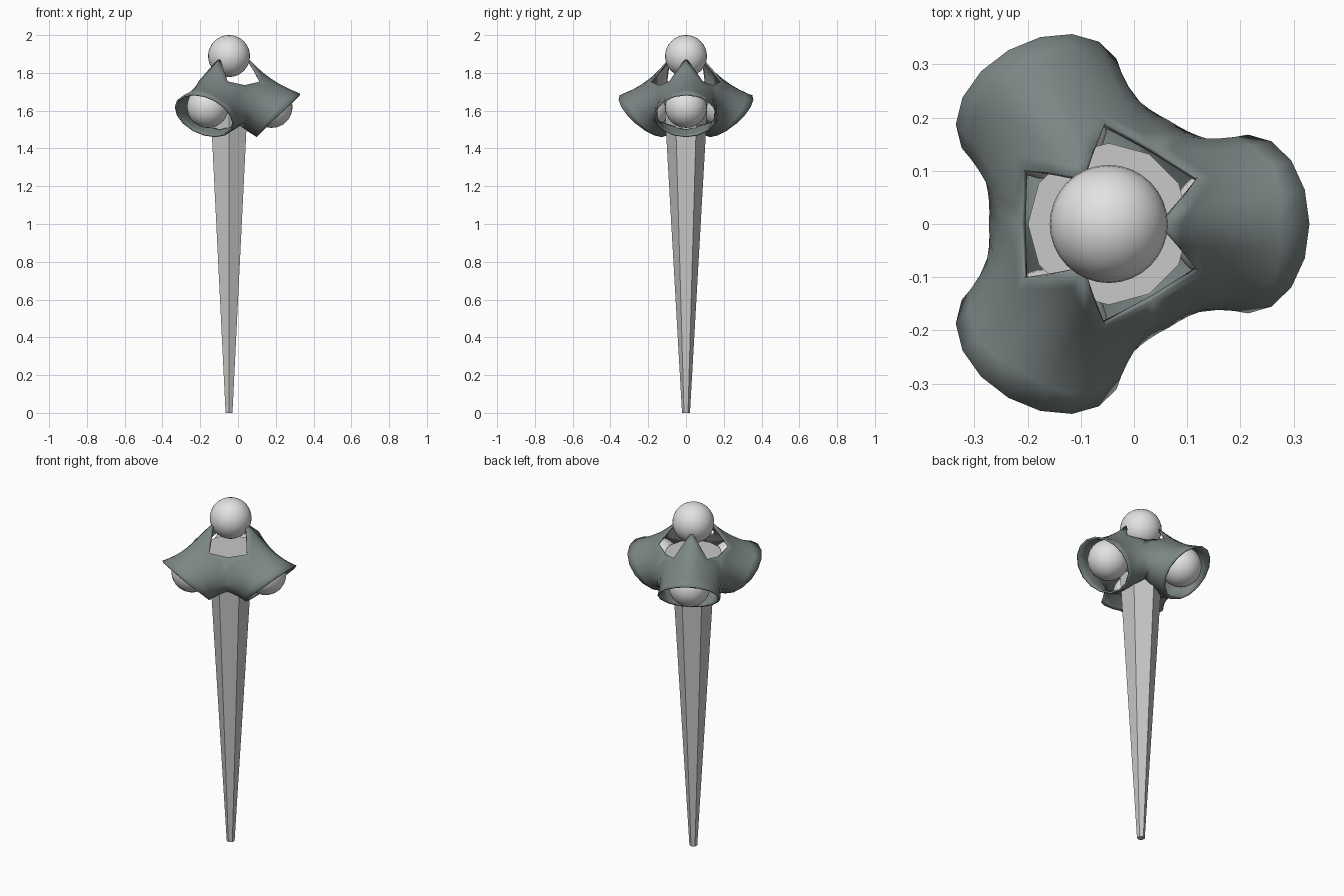
import bpy, bmesh, math
from mathutils import Vector, Matrix

if "Cube" in bpy.data.objects:
    bpy.data.objects.remove(bpy.data.objects["Cube"])

CX = -0.0475          # lamp axis, slightly off centre
AXIS = Matrix.Translation((CX, 0, 0))


def material(name, rgb):
    m = bpy.data.materials.new(name)
    m.diffuse_color = (*rgb, 1)
    m.use_nodes = True
    m.node_tree.nodes["Principled BSDF"].inputs["Base Color"].default_value = m.diffuse_color
    return m


GLOBE = material("globe_white", (0.76, 0.76, 0.75))
POLE = material("pole_grey", (0.58, 0.58, 0.57))
SHADE = material("shade_green_grey", (0.20, 0.24, 0.235))


def finish(bm, name, mat, smooth=None):
    bm.transform(AXIS)
    me = bpy.data.meshes.new(name)
    bm.to_mesh(me)
    bm.free()
    ob = bpy.data.objects.new(name, me)
    bpy.context.collection.objects.link(ob)
    me.materials.append(mat)
    if smooth:
        bpy.ops.object.select_all(action='DESELECT')
        ob.select_set(True)
        bpy.context.view_layer.objects.active = ob
        bpy.ops.object.shade_smooth_by_angle(angle=math.radians(smooth))
    return ob


def polar(deg, r, z):
    a = math.radians(deg)
    return Vector((r * math.cos(a), r * math.sin(a), z))


def lathe(name, mat, sides, profile, start=0):
    """Faceted stack of rings, capped at both ends."""
    bm = bmesh.new()
    rings = [[bm.verts.new(polar(start + 360 * k / sides, r, z)) for k in range(sides)]
             for r, z in profile]
    for a, b in zip(rings, rings[1:]):
        for k in range(sides):
            n = (k + 1) % sides
            bm.faces.new((a[k], a[n], b[n], b[k]))
    bm.faces.new(rings[0][::-1])
    bm.faces.new(rings[-1])
    return finish(bm, name, mat)


def globe(name, loc):
    bm = bmesh.new()
    bmesh.ops.create_uvsphere(bm, u_segments=32, v_segments=16, radius=0.111)
    bm.transform(Matrix.Translation(loc))
    finish(bm, name, GLOBE, 60)


# Half of a horn's root edge, from top peak, round the notch, down the web to the pole
ROOT = [(0, 0.10, 1.88), (18, 0.142, 1.82), (28, 0.19, 1.755), (60, 0.165, 1.735),
        (60, 0.20, 1.68), (60, 0.225, 1.61), (60, 0.20, 1.55), (60, 0.12, 1.52),
        (0, 0.10, 1.49)]
SAG = [0.045, 0.04, 0.03, 0.02, 0.02, 0.02, 0.01, 0.0, 0.0]
RIM = Vector((0.262, 0, 1.575))
OUT = Vector((1, 0, -1)).normalized()
UP = Vector((1, 0, 1)).normalized()


def horn_point(k, s):
    """Point on strip k (16 round the rim), s from root 0 to rim 1."""
    h = k if k <= 8 else 16 - k
    t = math.radians(22.5 * h)
    a = polar(*ROOT[h])
    b = RIM + UP * 0.163 * math.cos(t) + Vector((0, 0.168 * math.sin(t), 0))
    mid = (a + b) / 2
    core = RIM + OUT * (mid - RIM).dot(OUT)
    c = mid + (core - mid).normalized() * SAG[h]
    p = a * (1 - s) ** 2 + c * 2 * s * (1 - s) + b * s * s
    if k > 8:
        p.y = -p.y
    return p


def horns(name, mat, strips, steps, inset=0.0):
    """Three horns round the axis, welded where they meet."""
    bm = bmesh.new()
    for i in range(3):
        rot = Matrix.Rotation(math.radians(120 * i), 4, 'Z')
        grid = {}
        for k in strips:
            for n in (k, (k + 1) % 16):
                for s in steps:
                    if (n, s) not in grid:
                        p = horn_point(n, s)
                        core = RIM + OUT * (p - RIM).dot(OUT)
                        p += (core - p).normalized() * inset
                        grid[n, s] = bm.verts.new(rot @ p)
        for k in strips:
            n = (k + 1) % 16
            for s, e in zip(steps, steps[1:]):
                bm.faces.new((grid[k, s], grid[k, e], grid[n, e], grid[n, s]))
    bmesh.ops.remove_doubles(bm, verts=bm.verts, dist=0.0005)
    return finish(bm, name, mat, 50)


# Three-way shade with thickness
shade = horns("shade", SHADE, range(16), [j / 6 for j in range(7)])
wall = shade.modifiers.new("wall", 'SOLIDIFY')
wall.thickness = 0.01
wall.offset = -1

# Pale lining inside the upper part of each horn
horns("shade_lining", POLE, [13, 14, 15, 0, 1, 2], [0.05, 0.2, 0.35], 0.014)

# Tapered six-sided pole and the tray under the top globe
lathe("pole", POLE, 6, [(0.021, 0.0), (0.112, 1.60)], 30)
lathe("globe_tray", POLE, 12, [(0.10, 1.60), (0.152, 1.715)])

# Globes: one on top, one in each horn
globe("top_globe", Vector((0, 0, 1.889)))
for i in range(3):
    globe("horn_globe", polar(120 * i, 0.225, 1.62))
